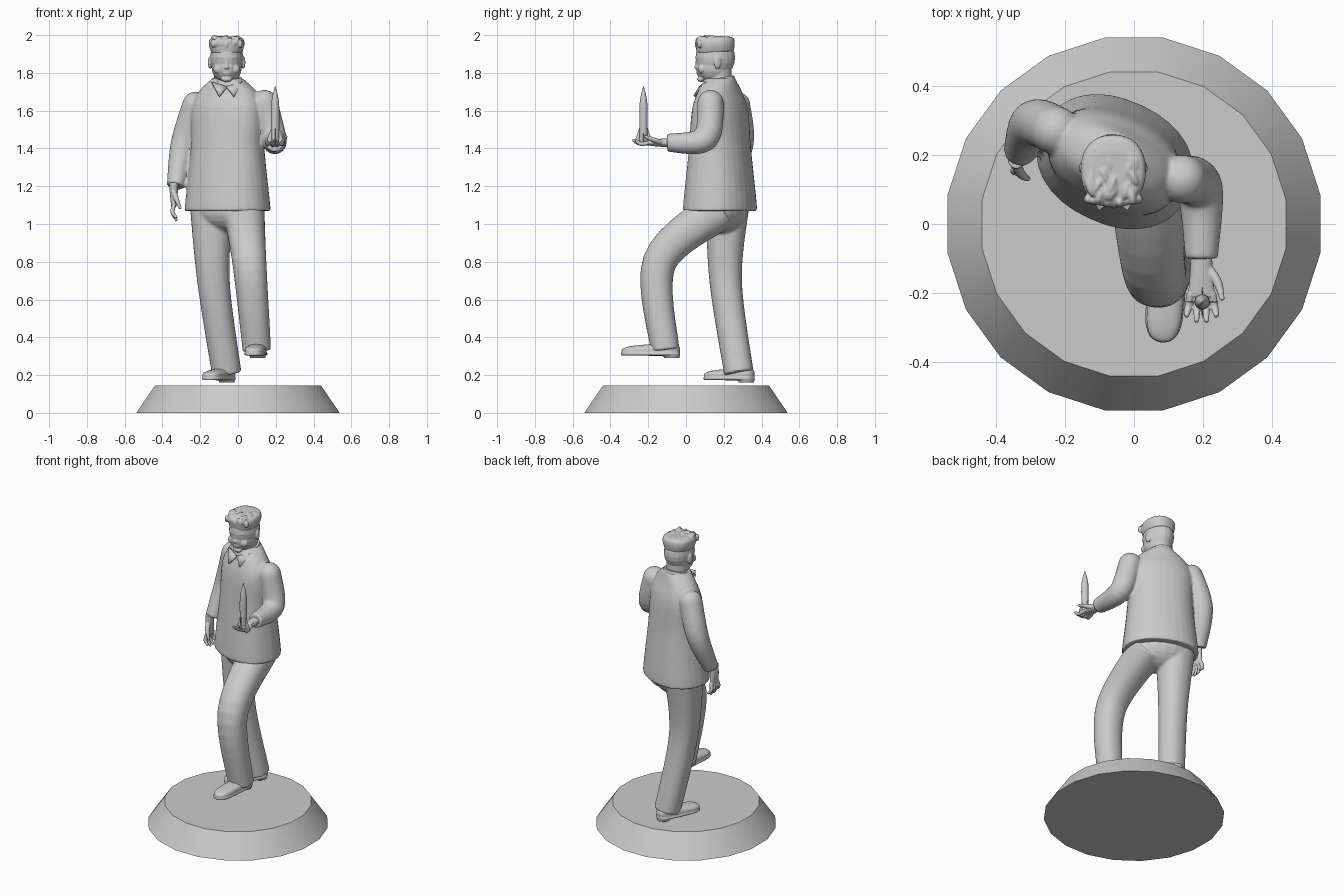
import bpy, bmesh, math, random
from math import sin, cos, pi, radians
from mathutils import Vector, Matrix

if "Cube" in bpy.data.objects:
    bpy.data.objects.remove(bpy.data.objects["Cube"])
random.seed(4)

GREY = (.6, .6, .6, 1)
grey = bpy.data.materials.new("plain grey")
grey.use_nodes = True
grey.diffuse_color = GREY
grey.node_tree.nodes["Principled BSDF"].inputs["Base Color"].default_value = GREY

SIDEWAYS = Vector((1, 0, 0))
TURN = radians(-25)  # the body is turned towards its right


def at(x, y, z):
    return Vector((x, y, z))


def smooth_path(sections, steps=8):
    """Rounded path through sections of (centre, half width, half depth)."""
    points = [(*centre, width, depth) for centre, width, depth in sections]
    last = len(points) - 1
    path = []
    for i in range(last):
        before, start, end, after = (points[min(max(i + k, 0), last)] for k in (-1, 0, 1, 2))
        for step in range(steps):
            t = step / steps
            path.append([q + t * ((r - p) + t * ((2 * p - 5 * q + 4 * r - s)
                         + t * (3 * q - p - 3 * r + s))) / 2
                         for p, q, r, s in zip(before, start, end, after)])
    return path + [points[last]]


def loft(bm, sections, level=False, turn=0, power=2, tilt=0, place=Matrix(), sides=32):
    """Closed loft; rings are level, or else square to the path."""
    path = smooth_path(sections)
    rings = []
    for i, (x, y, z, width, depth) in enumerate(path):
        if level:
            across, along = at(cos(turn), sin(turn), 0), at(-sin(turn), cos(turn), tilt)
        else:
            ahead, behind = path[min(i + 1, len(path) - 1)], path[max(i - 1, 0)]
            heading = Vector(ahead[:3]) - Vector(behind[:3])
            along = heading.cross(SIDEWAYS).normalized()
            across = along.cross(heading).normalized()
        ring = []
        for k in range(sides):
            c, s = cos(2 * pi * k / sides), sin(2 * pi * k / sides)
            point = at(x, y, z)
            point += across * max(width, .001) * math.copysign(abs(c) ** (2 / power), c)
            point += along * max(depth, .001) * math.copysign(abs(s) ** (2 / power), s)
            ring.append(bm.verts.new(place @ point))
        rings.append(ring)
    for low, high in zip(rings, rings[1:]):
        for k in range(sides):
            j = (k + 1) % sides
            bm.faces.new((low[k], low[j], high[j], high[k]))
    bm.faces.new(rings[0])
    bm.faces.new(rings[-1])


def limb(bm, joints, radii, **options):
    loft(bm, [(joint, r, r) for joint, r in zip(joints, radii)], **options)


def stack(bm, centre, rows, **options):
    """Level rings above a centre, one for each (height, half width, half depth)."""
    loft(bm, [(at(centre.x, centre.y, z), w, d) for z, w, d in rows], level=True, **options)


def blob(bm, centre, size, turn=0):
    shape = Matrix.Translation(centre) @ Matrix.Rotation(turn, 4, 'Z') @ Matrix.Diagonal((*size, 1))
    bmesh.ops.create_uvsphere(bm, u_segments=20, v_segments=12, radius=1, matrix=shape)


def finish(name, bm, voxel=0):
    """Make the object; a voxel size fuses its pieces into one skin."""
    bmesh.ops.recalc_face_normals(bm, faces=bm.faces)
    for face in bm.faces:
        face.smooth = True
    for edge in bm.edges:
        edge.smooth = edge.calc_face_angle(0) < radians(35)
    mesh = bpy.data.meshes.new(name)
    bm.to_mesh(mesh)
    bm.free()
    mesh.materials.append(grey)
    part = bpy.data.objects.new(name, mesh)
    bpy.context.collection.objects.link(part)
    if voxel:
        fuse = part.modifiers.new("fuse", 'REMESH')
        fuse.mode, fuse.voxel_size, fuse.use_smooth_shade = 'VOXEL', voxel, True
        soften = part.modifiers.new("soften", 'SMOOTH')
        soften.factor, soften.iterations = .5, 3
    return part


# Plinth
bm = bmesh.new()
bmesh.ops.create_cone(bm, cap_ends=True, segments=20, radius1=.545, radius2=.445, depth=.145,
                      matrix=Matrix.Translation(at(0, 0, .0725)) @ Matrix.Rotation(pi / 20, 4, 'Z'))
finish("plinth", bm)

# Joints
waist = at(-.055, .18, 1.08)
right_wrist, left_wrist = at(-.33, .21, 1.2), at(.195, -.1, 1.43)
right_arm = (at(-.225, .27, 1.63), at(-.29, .29, 1.42), right_wrist)
left_arm = (at(.14, .13, 1.64), at(.19, .1, 1.45), left_wrist)
right_leg = (at(-.14, .22, 1.1), at(-.13, .21, .7), at(-.06, .28, .21))
left_leg = (at(.03, .18, 1.08), at(.06, -.14, .8), at(.1, -.11, .33))

# Jacket: body and both sleeves
bm = bmesh.new()
stack(bm, waist, [(1.07, .23, .17), (1.1, .23, .18), (1.4, .2, .15), (1.6, .2, .13),
                  (1.7, .16, .1), (1.77, .08, .08)], turn=TURN, power=2.2)
for arm in (right_arm, left_arm):
    limb(bm, arm, (.07, .067, .047))
    blob(bm, arm[0], [.07] * 3)
finish("jacket", bm, .008)

# Trousers: hips, standing leg and raised leg
bm = bmesh.new()
blob(bm, waist, (.2, .14, .13), TURN)
limb(bm, right_leg, (.115, .086, .078), power=2.2)
limb(bm, left_leg, (.11, .09, .075), power=2.2)
finish("trousers", bm, .008)

# Collar: band and two pointed flaps
neck = at(-.06, .175, 1.75)
bm = bmesh.new()
stack(bm, neck, [(1.73, .1, .09), (1.77, .08, .08)], turn=TURN / 2, tilt=.2)
finish("collar_band", bm)
throat = neck + at(0, -.1, -.025)
for name, side in (("right", -1), ("left", 1)):
    bm = bmesh.new()
    corners = (throat, throat + at(side * .08, .035, .025), throat + at(side * .04, -.03, -.05))
    bm.faces.new([bm.verts.new(corner) for corner in corners])
    flap = finish(name + "_collar_flap", bm)
    cloth = flap.modifiers.new("cloth", 'SOLIDIFY')
    cloth.thickness, cloth.offset = .014, 0

# Shoes: upper, sole and heel
for name, heel, turn, length in (("right_shoe", at(-.04, .36, .16), TURN, .29),
                                 ("left_shoe", at(.108, -.03, .29), TURN / 5, .315)):
    bm = bmesh.new()
    place = Matrix.Translation(heel) @ Matrix.Rotation(turn, 4, 'Z')
    upper, sole = [], []
    for k in range(9):
        t = (1 - cos(pi * k / 8)) / 2
        rounding = math.sqrt(1 - abs(2 * t - 1) ** 5)
        y = -length * t
        upper.append((at(0, y, .048 - .01 * t), .052 * rounding, (.04 - .018 * t) * rounding))
        sole.append((at(0, y, .022), .056 * rounding, .009))
    loft(bm, upper, power=2.4, place=place)
    loft(bm, sole, power=4, place=place)
    bmesh.ops.create_cone(bm, cap_ends=True, segments=24, radius1=.042, radius2=.042, depth=.03,
                          matrix=place @ Matrix.Translation(at(0, -.045, .015)))
    finish(name, bm, .005)


def hand(name, place):
    """Hand reaching along -y with the palm up and the thumb on +x."""
    bm = bmesh.new()
    palm = [(at(0, .02, 0), .03, .025), (at(0, -.05, 0), .034, .02), (at(0, -.11, 0), .04, .013)]
    loft(bm, palm, place=place)
    for finger in (-1.5, -.5, .5, 1.5):
        x, reach = finger * .021, -.185 + .008 * finger ** 2
        limb(bm, (at(x, -.1, 0), at(x * 1.2, -.14, -.006), at(x * 1.4, reach, .016)),
             (.011, .011, .007), place=place)
    limb(bm, (at(.02, -.03, 0), at(.047, -.07, .015), at(.06, -.12, .035)),
         (.015, .013, .007), place=place)
    finish(name, bm, .003)


# Hands: one held out, one hanging
hand("left_hand", Matrix.Translation(left_wrist))
hanging = Matrix(((0, 0, 1), (-1, 0, 0), (0, 1, 0))).to_4x4()
hand("right_hand", Matrix.Translation(right_wrist + at(-.01, -.02, 0)) @ hanging)

# Toy rocket with crossed fins
bm = bmesh.new()
stand = at(.197, -.225, 1.47)
stack(bm, stand, [(z, r, r) for z, r in ((1.43, .02), (1.6, .022), (1.67, .016), (1.73, .001))])
for quarter in (0, pi / 2):
    bmesh.ops.create_cone(bm, cap_ends=True, segments=4, radius1=.05, radius2=.02, depth=.09,
                          matrix=Matrix.Translation(stand) @ Matrix.Rotation(quarter, 4, 'Z')
                          @ Matrix.Diagonal((1, .12, 1, 1)))
finish("rocket", bm)

# Head: neck, skull, jaw, ears and features
bm = bmesh.new()
limb(bm, (neck - at(0, 0, .04), neck + at(0, 0, .1)), (.068, .065))
skull = at(neck.x, .155, 1.88)
blob(bm, skull, (.088, .105, .11))
blob(bm, skull - at(0, .012, .05), (.08, .09, .085))
nose = at(neck.x, .06, 1.83)
blob(bm, nose, (.015, .017, .012))
blob(bm, nose + at(0, .003, .02), (.009, .014, .025))
blob(bm, nose + at(0, .005, -.03), (.024, .01, .004))
blob(bm, nose + at(0, .008, -.04), (.02, .01, .005))
blob(bm, nose + at(0, .02, -.063), (.03, .02, .016))
for side in (-1, 1):
    blob(bm, nose + at(side * .043, .024, -.01), (.028, .02, .025))
    blob(bm, nose + at(side * .035, .011, .055), (.023, .012, .006), side * .4)
    blob(bm, nose + at(side * .035, .014, .037), (.016, .01, .006), side * .4)
    blob(bm, skull + at(side * .088, .012, -.025), (.01, .02, .034), side * .3)
finish("head", bm, .004)

# Hair: flared flat top with loose locks
bm = bmesh.new()
stack(bm, skull, [(1.91, .083, .097), (1.95, .094, .103), (1.98, .088, .095), (1.99, .06, .06)],
      power=2.3, tilt=.06)
for lock in range(22):
    root = at(random.uniform(-.07, .07), random.uniform(-.08, .03), random.uniform(.095, .105))
    blob(bm, skull + root, (.012, .03, .014), random.uniform(-.6, .6))
for lock in range(-4, 5):
    root = at(lock * .018, -.095 + .003 * abs(lock), random.uniform(.07, .09))
    blob(bm, skull + root, (.013, .014, .022), random.uniform(-.5, .5))
finish("hair", bm, .004)
